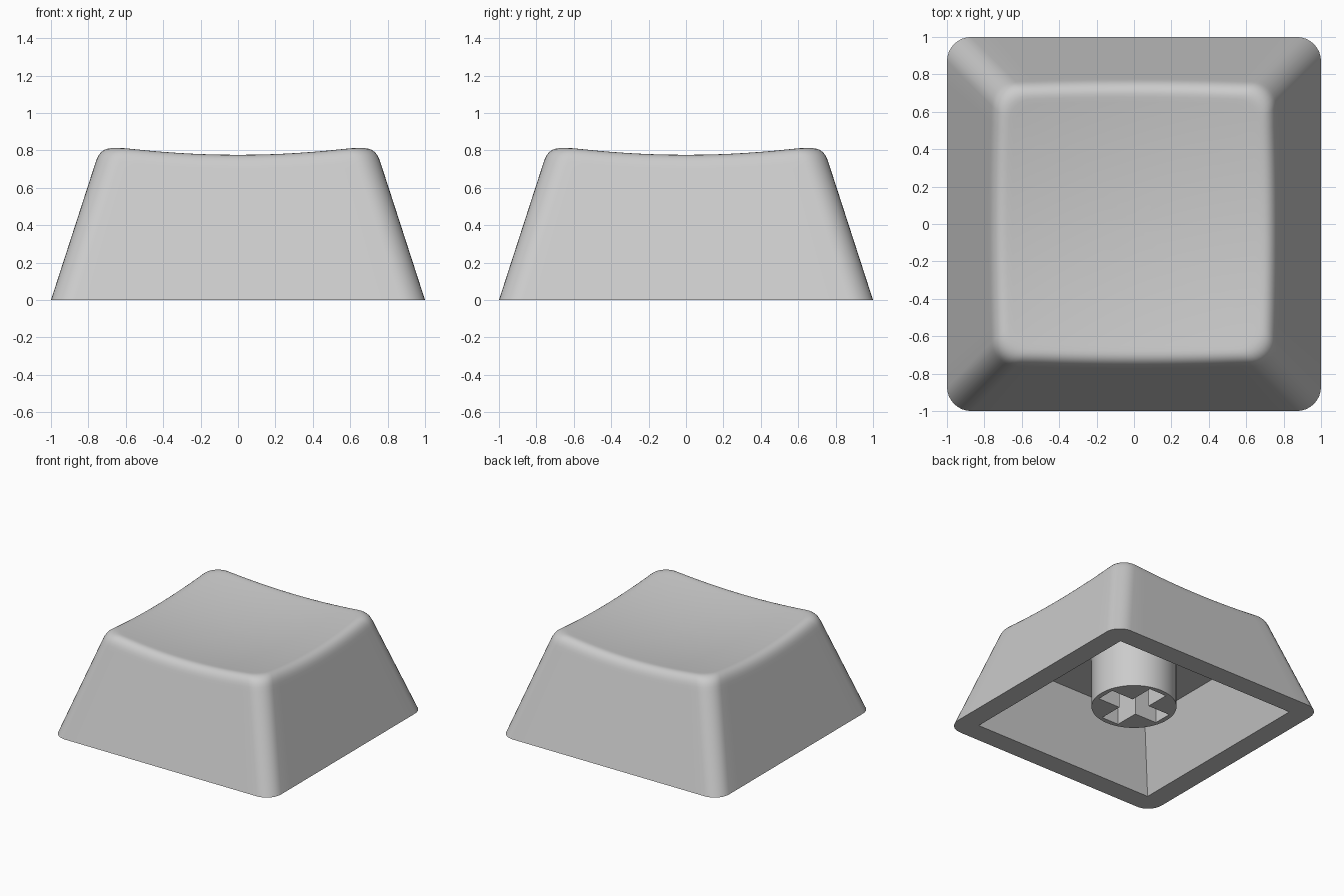
import bpy, bmesh, math

if "Cube" in bpy.data.objects:
    bpy.data.objects.remove(bpy.data.objects["Cube"])

ARC, SIDE = 8, 14          # segments per corner and per side
TAPER = 0.324              # inward lean of the walls per unit height

grey = bpy.data.materials.new("light grey plastic")
grey.diffuse_color = (0.6, 0.6, 0.6, 1)
grey.use_nodes = True
grey.node_tree.nodes["Principled BSDF"].inputs["Base Color"].default_value = grey.diffuse_color


def rounded_square(h, r):
    """Counter-clockwise outline of half-width h and corner radius r."""
    c, quarter = h - r, []
    for j in range(ARC + 1):
        a = math.pi / 2 * j / ARC
        quarter.append((c + r * math.cos(a), c + r * math.sin(a)))
    quarter += [(c - 2 * c * j / SIDE, h) for j in range(1, SIDE)]
    pts = quarter[:]
    for _ in range(3):
        quarter = [(-y, x) for x, y in quarter]
        pts += quarter
    return pts


COUNT = len(rounded_square(1, 0.13))


def wall_point(i, z):
    x, y = rounded_square(1 - TAPER * z, 0.13)[i]
    return (x, y, z)


def dish(x, y):
    return 0.728 + 0.103 * (x * x + y * y)


def rim_profile(i):
    """Points from the wall over the rounded rim on to the dish."""
    z = 0.78
    for _ in range(8):
        z = dish(*wall_point(i, z)[:2])
    a, b = wall_point(i, z - 0.08), wall_point(i, z)
    cx, cy = b[0] * 0.91, b[1] * 0.91
    c = (cx, cy, dish(cx, cy))
    pts = [wall_point(i, 0), wall_point(i, z - 0.11)]
    for s in range(8):
        t = s / 7
        pts.append(tuple((1 - t) ** 2 * p + 2 * t * (1 - t) * q + t * t * r
                         for p, q, r in zip(a, b, c)))
    for f in (0.96, 0.85, 0.7, 0.55, 0.4, 0.25, 0.1):
        pts.append((cx * f, cy * f, dish(cx * f, cy * f)))
    return pts


def bridge(bm, lower, upper):
    n = len(lower)
    for i in range(n):
        j = (i + 1) % n
        bm.faces.new((lower[i], lower[j], upper[j], upper[i]))


def finish(name, bm):
    bmesh.ops.remove_doubles(bm, verts=bm.verts[:], dist=0.0001)
    bmesh.ops.recalc_face_normals(bm, faces=bm.faces[:])
    mesh = bpy.data.meshes.new(name)
    bm.to_mesh(mesh)
    bm.free()
    mesh.materials.append(grey)
    ob = bpy.data.objects.new(name, mesh)
    bpy.context.collection.objects.link(ob)
    return ob


def select_only(ob):
    bpy.ops.object.select_all(action='DESELECT')
    ob.select_set(True)
    bpy.context.view_layer.objects.active = ob


def smooth(ob):
    select_only(ob)
    bpy.ops.object.shade_smooth_by_angle(angle=math.radians(30))


def prism(name, outline, z0, z1):
    bm = bmesh.new()
    low = [bm.verts.new((x, y, z0)) for x, y in outline]
    high = [bm.verts.new((x, y, z1)) for x, y in outline]
    bridge(bm, low, high)
    bm.faces.new(low[::-1])
    bm.faces.new(high)
    return finish(name, bm)


# Cap shell: outer walls, rounded rim and dished top
bm = bmesh.new()
columns = [rim_profile(i) for i in range(COUNT)]
rings = [[bm.verts.new(col[k]) for col in columns] for k in range(len(columns[0]))]
for lower, upper in zip(rings, rings[1:]):
    bridge(bm, lower, upper)
centre = bm.verts.new((0, 0, dish(0, 0)))
for i in range(COUNT):
    bm.faces.new((rings[-1][i], rings[-1][(i + 1) % COUNT], centre))

# Underside: flat bottom rim, tapered square cavity and flat ceiling
opening = [bm.verts.new((x, y, 0)) for x, y in rounded_square(0.83, 0)]
ceiling = [bm.verts.new((x, y, 0.53)) for x, y in rounded_square(0.66, 0)]
bridge(bm, opening, rings[0])
bridge(bm, ceiling, opening)
bm.faces.new(ceiling)
smooth(finish("cap_shell", bm))

# Stem with a cross-shaped socket
stem = prism("stem", [(0.32 * math.cos(math.tau * i / 64), 0.32 * math.sin(math.tau * i / 64))
                      for i in range(64)], 0.105, 0.54)
L, W = 0.28, 0.078
arm, cross = [(L, -W), (L, W), (W, W)], []
for _ in range(4):
    cross += arm
    arm = [(-y, x) for x, y in arm]
cutter = prism("socket_cutter", cross, 0.0, 0.5)
cutter.hide_render = True
cut = stem.modifiers.new("socket", 'BOOLEAN')
cut.operation, cut.solver, cut.object = 'DIFFERENCE', 'EXACT', cutter
select_only(stem)
bpy.ops.object.modifier_apply(modifier=cut.name)
bpy.data.objects.remove(cutter, do_unlink=True)
smooth(stem)
